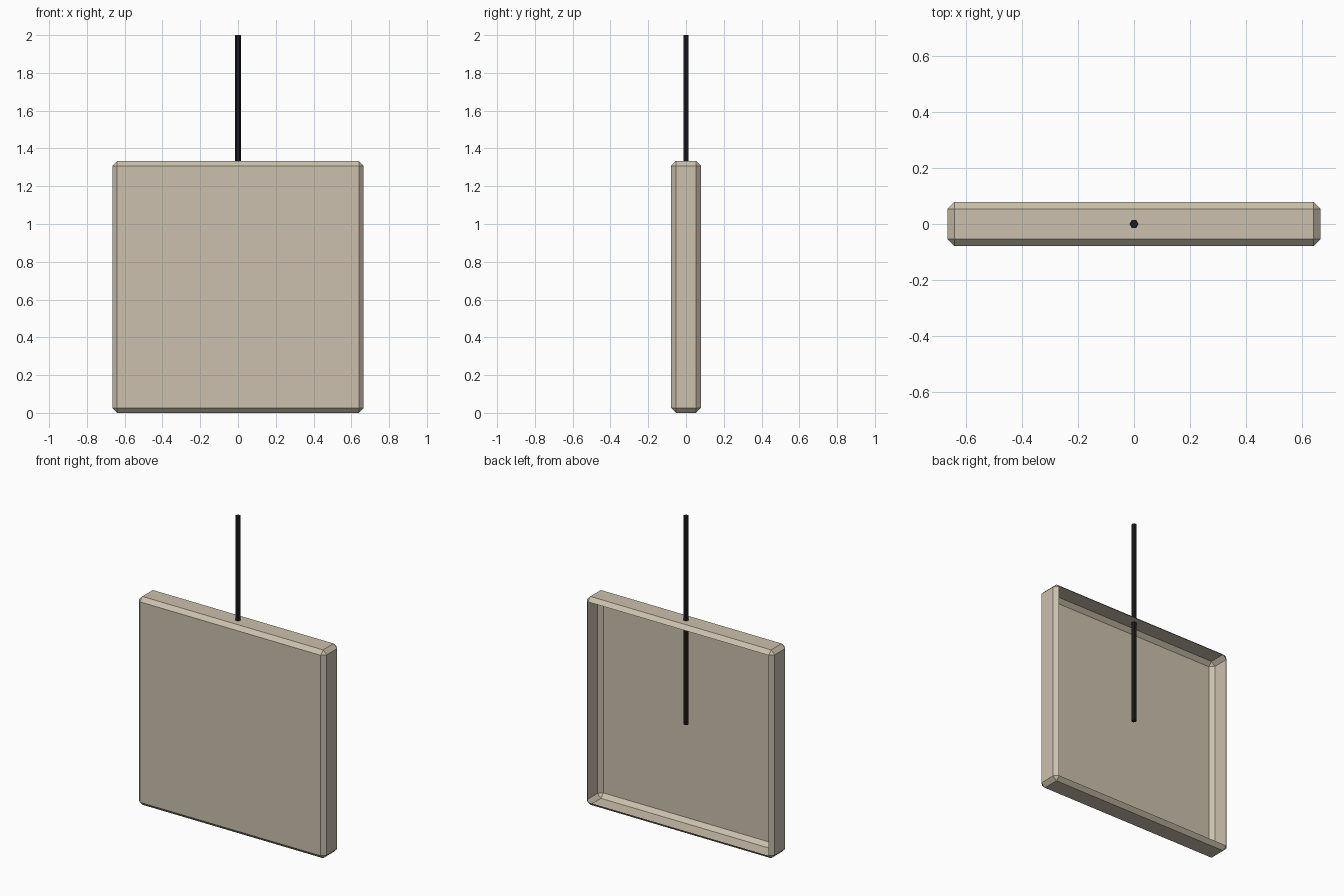
import bpy, bmesh, math
from mathutils import Matrix

if "Cube" in bpy.data.objects:
    bpy.data.objects.remove(bpy.data.objects["Cube"])


def add_object(name, bm, color):
    mesh = bpy.data.meshes.new(name)
    bm.to_mesh(mesh)
    bm.free()
    mat = bpy.data.materials.new(name + "_material")
    mat.diffuse_color = color
    mat.use_nodes = True
    mat.node_tree.nodes["Principled BSDF"].inputs["Base Color"].default_value = mat.diffuse_color
    mesh.materials.append(mat)
    obj = bpy.data.objects.new(name, mesh)
    bpy.context.collection.objects.link(obj)
    return obj


# Hanging panel: chamfered thin box with an open back
W, D, H, BEVEL = 1.33, 0.157, 1.333, 0.025
bm = bmesh.new()
bmesh.ops.create_cube(bm, size=1, matrix=Matrix.Translation((0, 0, H / 2)) @ Matrix.Diagonal((W, D, H, 1)))
bmesh.ops.bevel(bm, geom=bm.edges[:], offset=BEVEL, segments=1, affect='EDGES')
bm.normal_update()
back = [f for f in bm.faces if f.normal.y > 0.99]
bmesh.ops.delete(bm, geom=back, context='FACES')
add_object("panel_shell", bm, (0.60, 0.53, 0.42, 1))

# Hexagonal rod, reaching down to the middle of the panel
bottom, top, radius = 0.667, 2.0, 0.016
bm = bmesh.new()
bmesh.ops.create_cone(bm, cap_ends=True, segments=6, radius1=radius, radius2=radius, depth=top - bottom,
                      matrix=Matrix.Translation((0, 0, (top + bottom) / 2)) @ Matrix.Rotation(math.radians(30), 4, 'Z'))
add_object("hanging_rod", bm, (0.012, 0.012, 0.014, 1))
